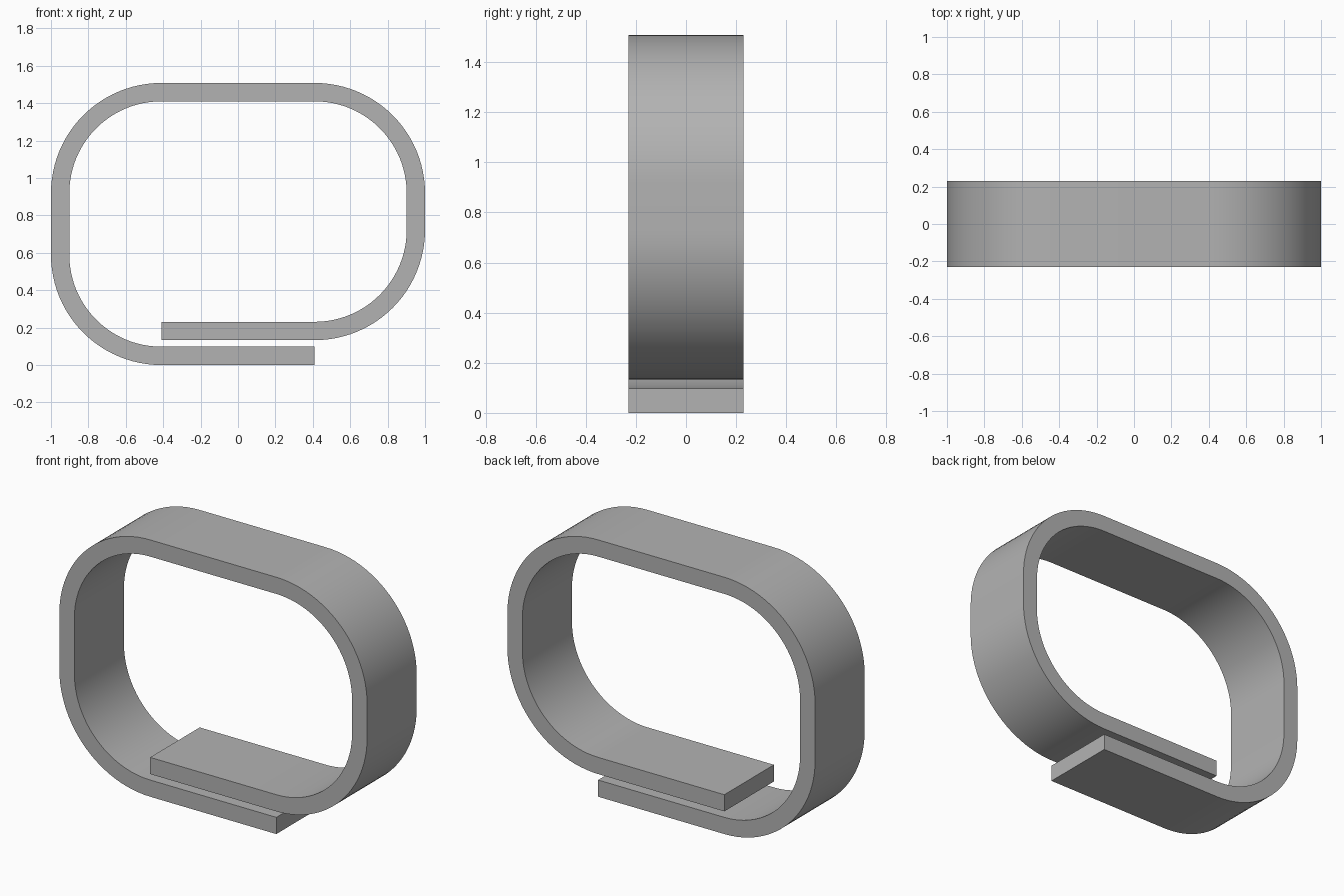
import bpy, bmesh, math
from mathutils import Vector

cube = bpy.data.objects.get("Cube")
if cube:
    bpy.data.objects.remove(cube, do_unlink=True)

THICK, HALF_WIDTH = 0.098, 0.23
RADIUS = 0.59            # outer corner radius
END_X = 0.41             # corner centres and strip ends
STEPS = 24               # segments per corner

# Plain grey material
grey = bpy.data.materials.new("plain grey")
grey.use_nodes = True
colour = (0.45, 0.45, 0.45, 1)
grey.diffuse_color = colour
grey.node_tree.nodes["Principled BSDF"].inputs["Base Color"].default_value = colour

# Path as pairs of outer and inner points, from the lower end round to the upper end
pairs = [((END_X, 0), (END_X, THICK))]


def corner(cx, cz, start):
    """Append a quarter turn, clockwise from the start angle in degrees."""
    for i in range(STEPS + 1):
        a = math.radians(start - 90 * i / STEPS)
        pairs.append(tuple((cx + r * math.cos(a), cz + r * math.sin(a))
                           for r in (RADIUS, RADIUS - THICK)))


LIFT = 0.133             # height of the overlapping end
TOP = 1.508
corner(-END_X, RADIUS, 270)
corner(-END_X, TOP - RADIUS, 180)
corner(END_X, TOP - RADIUS, 90)
corner(END_X, LIFT + RADIUS, 0)
pairs.append(((-END_X, LIFT), (-END_X, LIFT + THICK)))

# Side profile of the strip, extruded across its width
bm = bmesh.new()
rows = [[bm.verts.new((x, -HALF_WIDTH, z)) for x, z in pair] for pair in pairs]
for a, b in zip(rows, rows[1:]):
    bm.faces.new((a[0], b[0], b[1], a[1]))
side = bmesh.ops.extrude_face_region(bm, geom=bm.faces[:], use_keep_orig=True)
moved = [g for g in side["geom"] if isinstance(g, bmesh.types.BMVert)]
bmesh.ops.translate(bm, vec=Vector((0, 2 * HALF_WIDTH, 0)), verts=moved)
bmesh.ops.recalc_face_normals(bm, faces=bm.faces[:])

mesh = bpy.data.meshes.new("overlapping_band")
bm.to_mesh(mesh)
bm.free()
mesh.materials.append(grey)
band = bpy.data.objects.new("overlapping_band", mesh)
bpy.context.collection.objects.link(band)

# Smooth bends with crisp edges
bpy.ops.object.select_all(action='DESELECT')
band.select_set(True)
bpy.context.view_layer.objects.active = band
bpy.ops.object.shade_smooth_by_angle(angle=math.radians(30))
